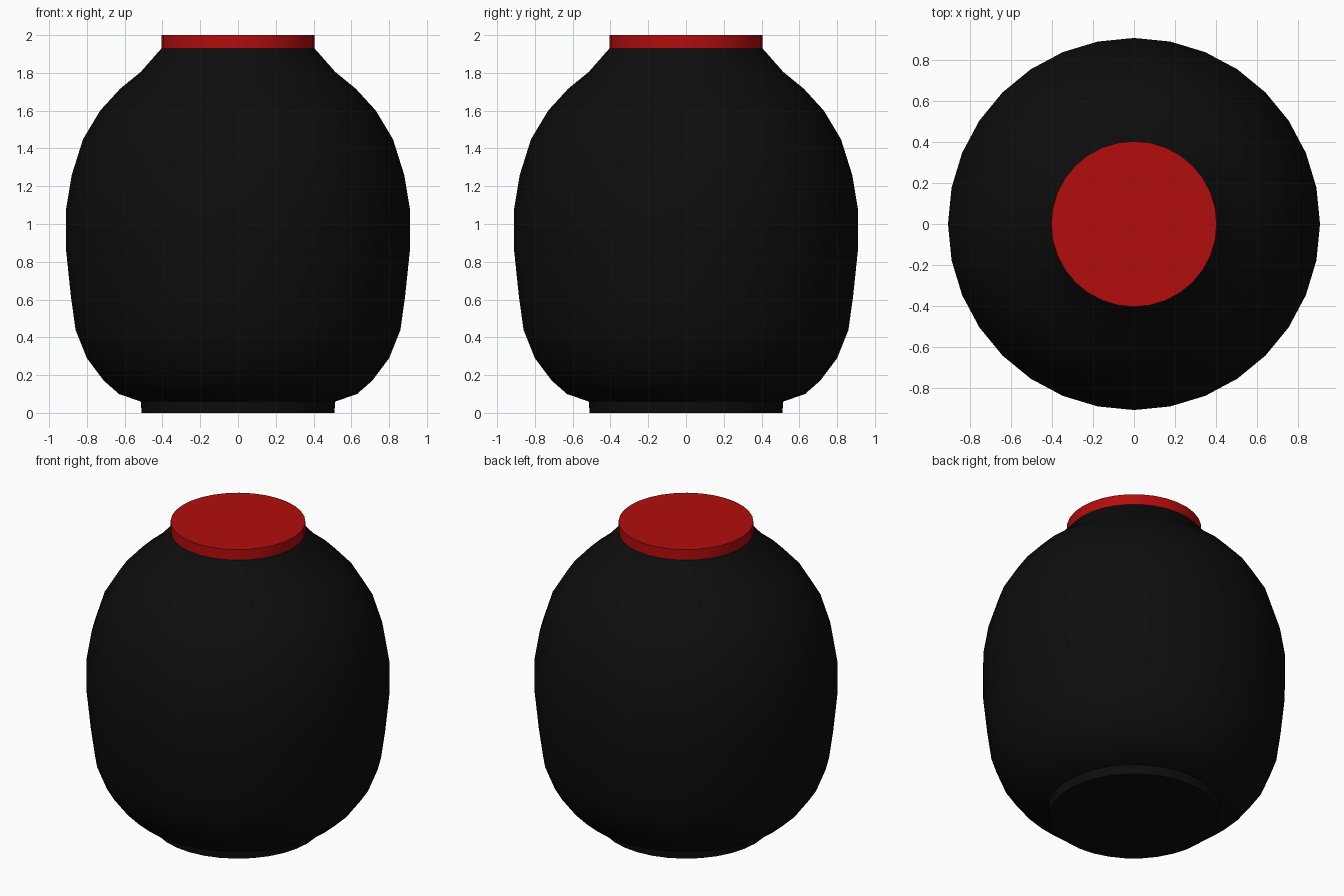
import bpy, bmesh, math

if "Cube" in bpy.data.objects:
    bpy.data.objects.remove(bpy.data.objects["Cube"])

SIDES = 32


def material(name, colour):
    m = bpy.data.materials.new(name)
    m.diffuse_color = colour
    m.use_nodes = True
    m.node_tree.nodes["Principled BSDF"].inputs["Base Color"].default_value = m.diffuse_color
    return m


def lathe(name, profile, mat, close_bottom=False, close_top=False):
    """Revolve (radius, z) points, listed bottom to top, around the z axis."""
    bm = bmesh.new()
    rings = []
    for r, z in profile:
        rings.append([bm.verts.new((r * math.cos(2 * math.pi * i / SIDES),
                                    r * math.sin(2 * math.pi * i / SIDES), z))
                      for i in range(SIDES)])
    for low, high in zip(rings, rings[1:]):
        for i in range(SIDES):
            j = (i + 1) % SIDES
            bm.faces.new((low[i], low[j], high[j], high[i]))
    if close_bottom:
        bm.faces.new(rings[0][::-1])
    if close_top:
        bm.faces.new(rings[-1])
    mesh = bpy.data.meshes.new(name)
    bm.to_mesh(mesh)
    bm.free()
    mesh.materials.append(mat)
    obj = bpy.data.objects.new(name, mesh)
    bpy.context.collection.objects.link(obj)
    bpy.ops.object.select_all(action='DESELECT')
    obj.select_set(True)
    bpy.context.view_layer.objects.active = obj
    bpy.ops.object.shade_smooth_by_angle(angle=math.radians(40))
    return obj


black = material("black_glaze", (0.004, 0.004, 0.004, 1))
red = material("red_lid", (0.45, 0.004, 0.004, 1))

# Rounded jar body with a short foot and sloping shoulder
lathe("jar_body", [
    (0.51, 0.0), (0.515, 0.06), (0.63, 0.10), (0.71, 0.17), (0.80, 0.29),
    (0.86, 0.44), (0.885, 0.62), (0.91, 0.86), (0.91, 1.08), (0.88, 1.26),
    (0.82, 1.45), (0.73, 1.60), (0.625, 1.715), (0.515, 1.805), (0.405, 1.93),
], black, close_bottom=True)

# Flat red lid
lathe("lid", [(0.405, 1.93), (0.405, 2.0)], red, close_top=True)
